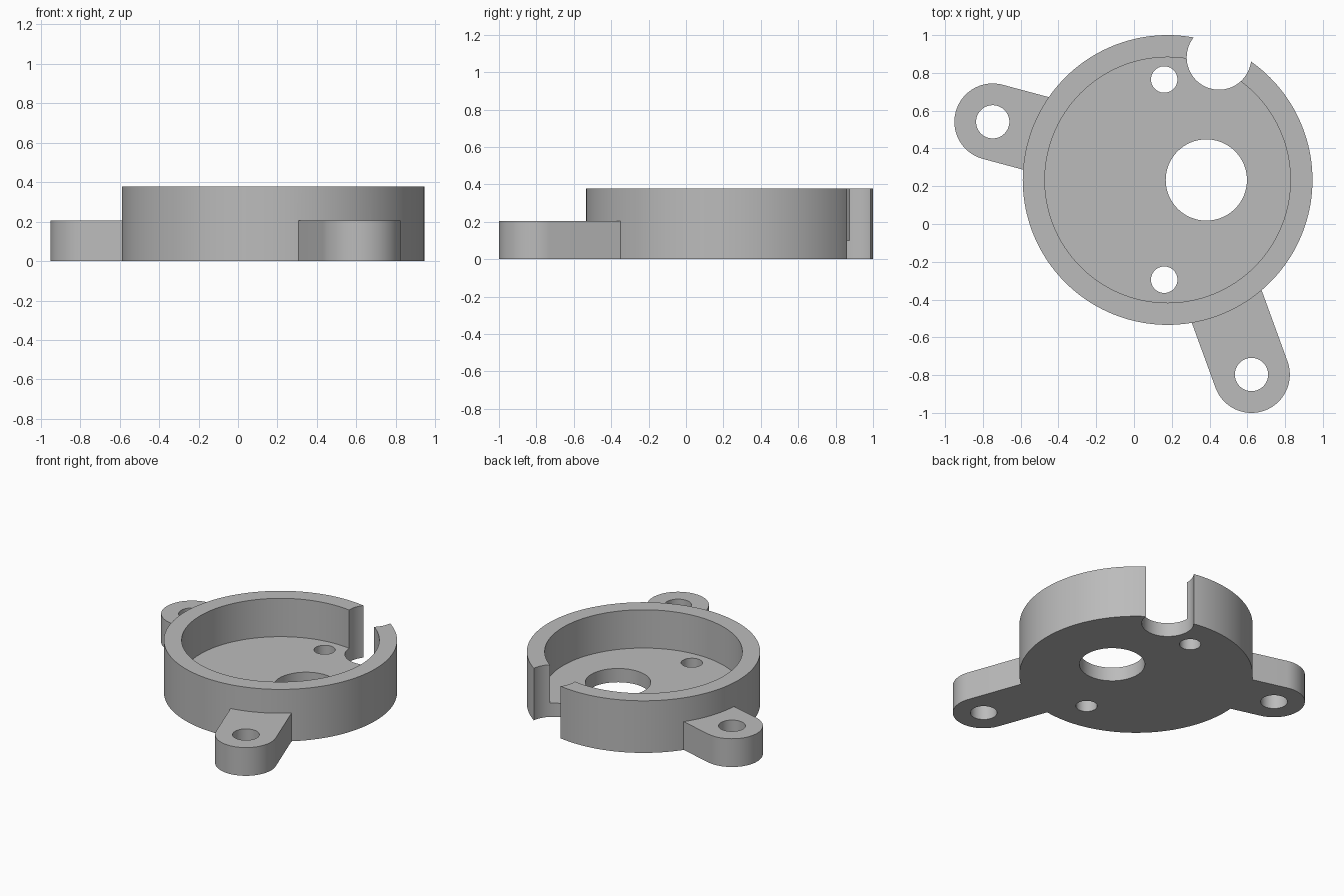
import bpy, bmesh, math
from mathutils import Matrix, Vector

cube = bpy.data.objects.get("Cube")
if cube:
    bpy.data.objects.remove(cube, do_unlink=True)

grey = bpy.data.materials.new("plain grey")
grey.use_nodes = True
colour = (0.5, 0.5, 0.5, 1)
grey.diffuse_color = colour
grey.node_tree.nodes["Principled BSDF"].inputs["Base Color"].default_value = colour

HEIGHT, FLOOR, EAR_HEIGHT = 0.378, 0.1, 0.205
CENTRE = (0.178, 0.233)
EAR_R = 0.203


def prism(name, outline, z0, z1):
    """Extrude a closed outline of (x, y) points from z0 to z1."""
    bm = bmesh.new()
    base = bm.faces.new([bm.verts.new((x, y, z0)) for x, y in outline])
    top = bmesh.ops.extrude_face_region(bm, geom=[base])["geom"]
    bmesh.ops.translate(bm, vec=(0, 0, z1 - z0),
                        verts=[v for v in top if isinstance(v, bmesh.types.BMVert)])
    bmesh.ops.recalc_face_normals(bm, faces=bm.faces)
    mesh = bpy.data.meshes.new(name)
    bm.to_mesh(mesh)
    bm.free()
    mesh.materials.append(grey)
    obj = bpy.data.objects.new(name, mesh)
    bpy.context.collection.objects.link(obj)
    return obj


def circle(centre, radius, sides=96):
    turn = 2 * math.pi / sides
    return [(centre[0] + radius * math.cos(i * turn),
             centre[1] + radius * math.sin(i * turn)) for i in range(sides)]


def ear_outline(centre, degrees, length=0.6, steps=40):
    """Round-ended tab whose straight end points along the given direction."""
    points = [Vector((length, -EAR_R)), Vector((length, EAR_R))]
    for i in range(steps + 1):
        a = math.pi / 2 + math.pi * i / steps
        points.append(EAR_R * Vector((math.cos(a), math.sin(a))))
    spin = Matrix.Rotation(math.radians(degrees), 2)
    return [tuple(spin @ p + Vector(centre)) for p in points]


def combine(target, tool, operation):
    mod = target.modifiers.new(tool.name, 'BOOLEAN')
    mod.operation = operation
    mod.solver = 'EXACT'
    mod.object = tool
    bpy.context.view_layer.objects.active = target
    bpy.ops.object.modifier_apply(modifier=mod.name)
    bpy.data.objects.remove(tool, do_unlink=True)


# Round cup body with two mounting ears
housing = prism("cup_housing", circle(CENTRE, 0.767, 160), 0, HEIGHT)
ears = [((-0.748, 0.541), -15), ((0.622, -0.797), 110)]
for centre, degrees in ears:
    combine(housing, prism("ear", ear_outline(centre, degrees), 0, EAR_HEIGHT), 'UNION')

# Recess above the floor
combine(housing, prism("recess", circle(CENTRE, 0.65, 160), FLOOR, 1), 'DIFFERENCE')

# Through holes: rim notch, shaft hole, two screw holes, two ear holes
holes = [((0.45, 0.882), 0.171), ((0.383, 0.233), 0.215),
         ((0.16, 0.765), 0.07), ((0.16, -0.295), 0.07)]
holes += [(centre, 0.088) for centre, _ in ears]
for centre, radius in holes:
    combine(housing, prism("hole", circle(centre, radius), -1, 1), 'DIFFERENCE')

# Smooth round walls, crisp rims
bpy.ops.object.select_all(action='DESELECT')
housing.select_set(True)
bpy.context.view_layer.objects.active = housing
bpy.ops.object.shade_smooth_by_angle(angle=math.radians(30))
